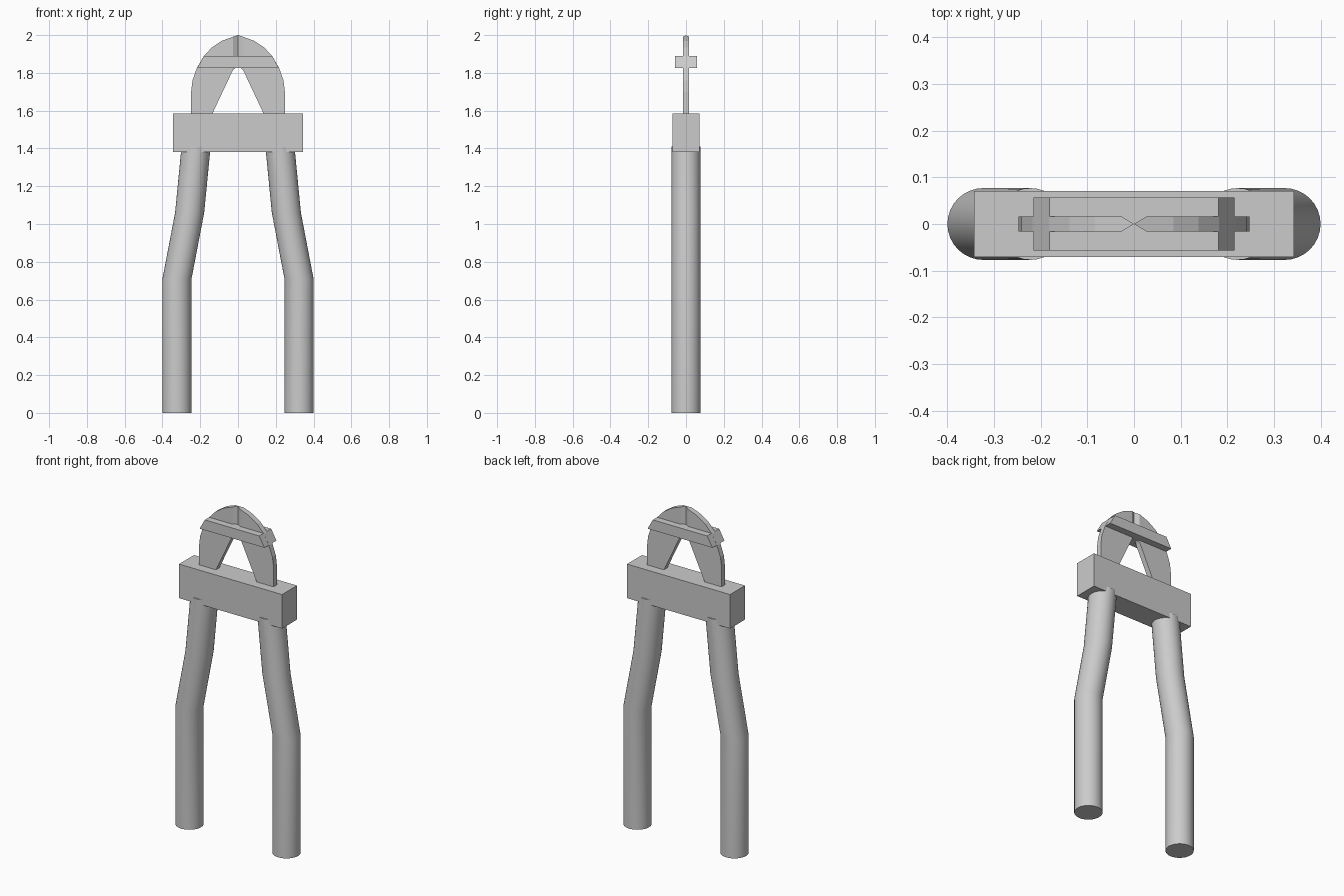
import bpy, bmesh, math

if "Cube" in bpy.data.objects:
    bpy.data.objects.remove(bpy.data.objects["Cube"])


def finish(name, bm, smooth=False):
    bmesh.ops.recalc_face_normals(bm, faces=bm.faces)
    mesh = bpy.data.meshes.new(name)
    bm.to_mesh(mesh)
    bm.free()
    ob = bpy.data.objects.new(name, mesh)
    bpy.context.collection.objects.link(ob)
    if smooth:
        bpy.ops.object.select_all(action='DESELECT')
        ob.select_set(True)
        bpy.context.view_layer.objects.active = ob
        bpy.ops.object.shade_smooth_by_angle(angle=math.radians(30))
    return ob


def prism(name, profile, half):
    """Front (x, z) profile given thickness along y."""
    bm = bmesh.new()
    f, b = [[bm.verts.new((x, y, z)) for x, z in profile] for y in (-half, half)]
    bm.faces.new(f)
    bm.faces.new(b)
    n = len(f)
    for i in range(n):
        j = (i + 1) % n
        bm.faces.new((f[i], f[j], b[j], b[i]))
    return finish(name, bm)


def handle(name, side, radius=0.077, n=32):
    """Bent tube made of stacked level rings."""
    path = [(0.323, 0), (0.323, 0.71), (0.256, 1.06), (0.222, 1.41)]
    bm = bmesh.new()
    rings = []
    for cx, z in path:
        rings.append([bm.verts.new((side * cx + radius * math.cos(2 * math.pi * i / n),
                                    radius * math.sin(2 * math.pi * i / n), z))
                      for i in range(n)])
    for lo, hi in zip(rings, rings[1:]):
        for i in range(n):
            j = (i + 1) % n
            bm.faces.new((lo[i], lo[j], hi[j], hi[i]))
    bm.faces.new(rings[0])
    bm.faces.new(rings[-1])
    return finish(name, bm, True)


def jaw(name, side, half=0.016):
    """Curved blade plate whose inner edge is ground to a sharp line at x = 0."""
    outline = [(0.027, 1.815), (0.14, 1.575), (0.248, 1.575), (0.248, 1.70),
               (0.241, 1.76), (0.218, 1.825), (0.182, 1.888), (0.138, 1.935),
               (0.085, 1.97), (0.027, 1.991)]
    bm = bmesh.new()
    f, b = [[bm.verts.new((side * x, y, z)) for x, z in outline] for y in (-half, half)]
    low = bm.verts.new((0, 0, 1.84))
    tip = bm.verts.new((0, 0, 2.0))
    for ring in (f, b):
        bm.faces.new(ring)
        bm.faces.new((ring[-1], ring[0], low, tip))
    for i in range(len(f) - 1):
        bm.faces.new((f[i], f[i + 1], b[i + 1], b[i]))
    bm.faces.new((f[0], b[0], low))
    bm.faces.new((f[-1], b[-1], tip))
    return finish(name, bm)


# Handles and cutting jaws, one per side
for label, s in (("left", -1), ("right", 1)):
    handle(label + "_handle", s)
    jaw(label + "_jaw", s)

# Hinge block joining handles and jaws
prism("hinge_block", [(-0.343, 1.38), (0.343, 1.38), (0.343, 1.585), (-0.343, 1.585)], 0.071)

# Cross bar clamping the jaws, ends slanted to follow the jaw curve
prism("jaw_bar", [(-0.216, 1.827), (0.216, 1.827), (0.181, 1.889), (-0.181, 1.889)], 0.057)
